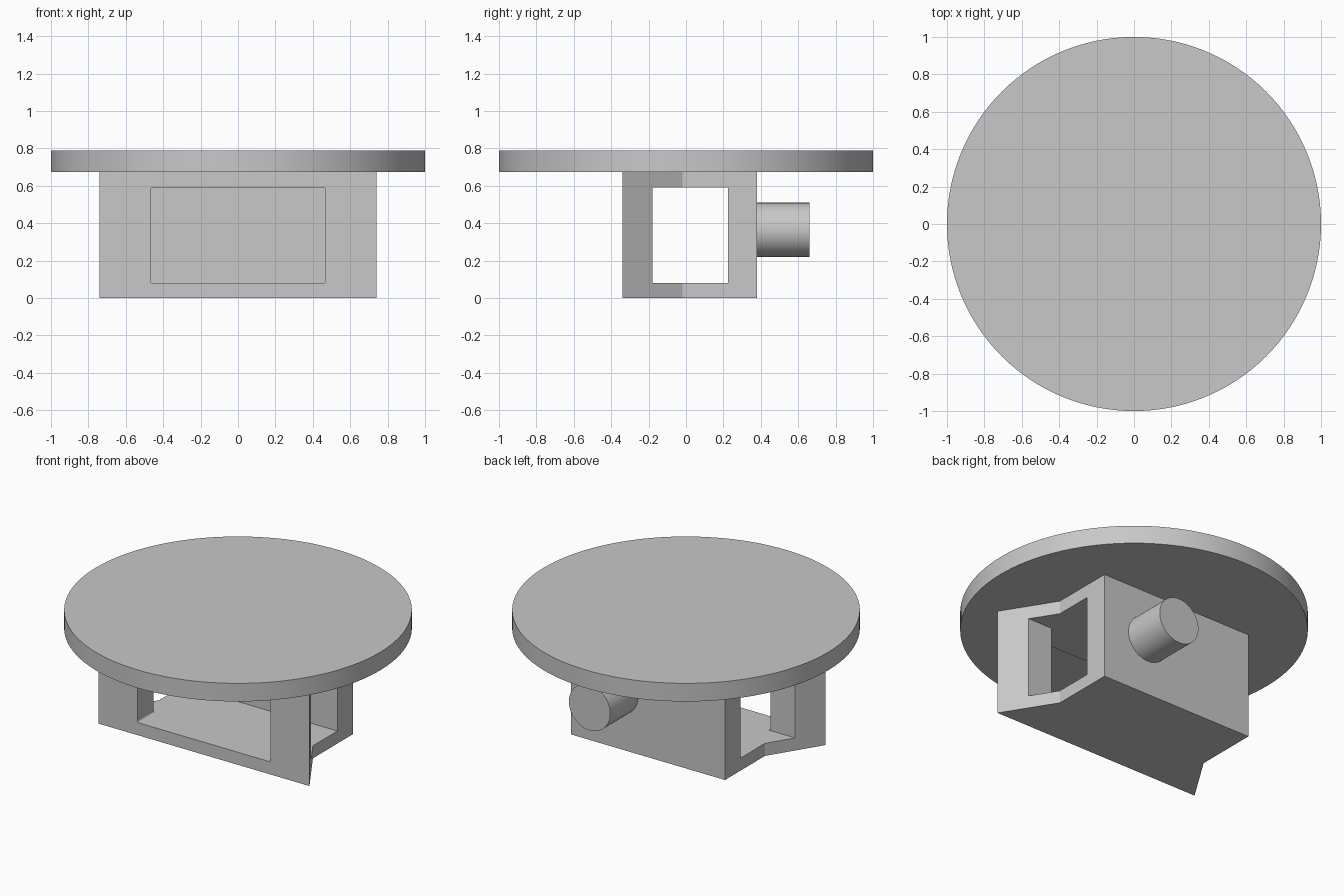
import bpy
import bmesh
from math import pi
from mathutils import Matrix, Vector

if "Cube" in bpy.data.objects:
    bpy.data.objects.remove(bpy.data.objects["Cube"])

grey = bpy.data.materials.new("plain grey")
grey.use_nodes = True
grey.diffuse_color = (0.58, 0.58, 0.58, 1)
grey.node_tree.nodes["Principled BSDF"].inputs["Base Color"].default_value = grey.diffuse_color


def make_object(name, bm):
    bmesh.ops.recalc_face_normals(bm, faces=bm.faces)
    mesh = bpy.data.meshes.new(name)
    bm.to_mesh(mesh)
    bm.free()
    mesh.materials.append(grey)
    obj = bpy.data.objects.new(name, mesh)
    bpy.context.collection.objects.link(obj)
    return obj


def prism(name, outline, low, high):
    """Extrude a plan outline between two heights."""
    bm = bmesh.new()
    face = bm.faces.new([bm.verts.new((x, y, low)) for x, y in outline])
    top = bmesh.ops.extrude_face_region(bm, geom=[face])["geom"]
    verts = [v for v in top if isinstance(v, bmesh.types.BMVert)]
    bmesh.ops.translate(bm, vec=(0, 0, high - low), verts=verts)
    return make_object(name, bm)


def box(name, low, high, rounding=0):
    low, high = Vector(low), Vector(high)
    bm = bmesh.new()
    bmesh.ops.create_cube(bm, size=1, matrix=Matrix.Translation((low + high) / 2)
                          @ Matrix.Diagonal((*(high - low), 1)))
    if rounding:
        along_y = [e for e in bm.edges
                   if abs(e.verts[0].co.y - e.verts[1].co.y) > 0.01]
        bmesh.ops.bevel(bm, geom=along_y, offset=rounding, segments=4,
                        profile=0.5, affect='EDGES')
    return make_object(name, bm)


def cylinder(name, radius, depth, centre, sides, turn=0):
    bm = bmesh.new()
    bmesh.ops.create_cone(bm, cap_ends=True, segments=sides, radius1=radius,
                          radius2=radius, depth=depth,
                          matrix=Matrix.Translation(centre) @ Matrix.Rotation(turn, 4, 'X'))
    obj = make_object(name, bm)
    bpy.ops.object.select_all(action='DESELECT')
    obj.select_set(True)
    bpy.context.view_layer.objects.active = obj
    bpy.ops.object.shade_smooth_by_angle(angle=pi / 6)
    return obj


# Housing with side walls flaring towards the front
half = [(0.54, 0.38), (0.54, -0.02), (0.74, -0.34)]
housing = prism("housing", half + [(-x, y) for x, y in reversed(half)], 0, 0.675)

# Through opening between the sides, and the front opening leading into it
cutters = [
    box("side_opening_cutter", (-1, -0.18, 0.08), (1, 0.225, 0.592)),
    box("front_opening_cutter", (-0.468, -0.5, 0.08), (0.468, 0, 0.592), 0.012),
]
for cutter in cutters:
    cutter.hide_render = True
    cutter.hide_viewport = True
    cut = housing.modifiers.new(cutter.name, 'BOOLEAN')
    cut.operation = 'DIFFERENCE'
    cut.solver = 'EXACT'
    cut.object = cutter

# Round top and rear peg
cylinder("round_top", 1, 0.115, (0, 0, 0.7325), 128)
cylinder("rear_peg", 0.145, 0.3, (0.215, 0.51, 0.365), 64, pi / 2)
